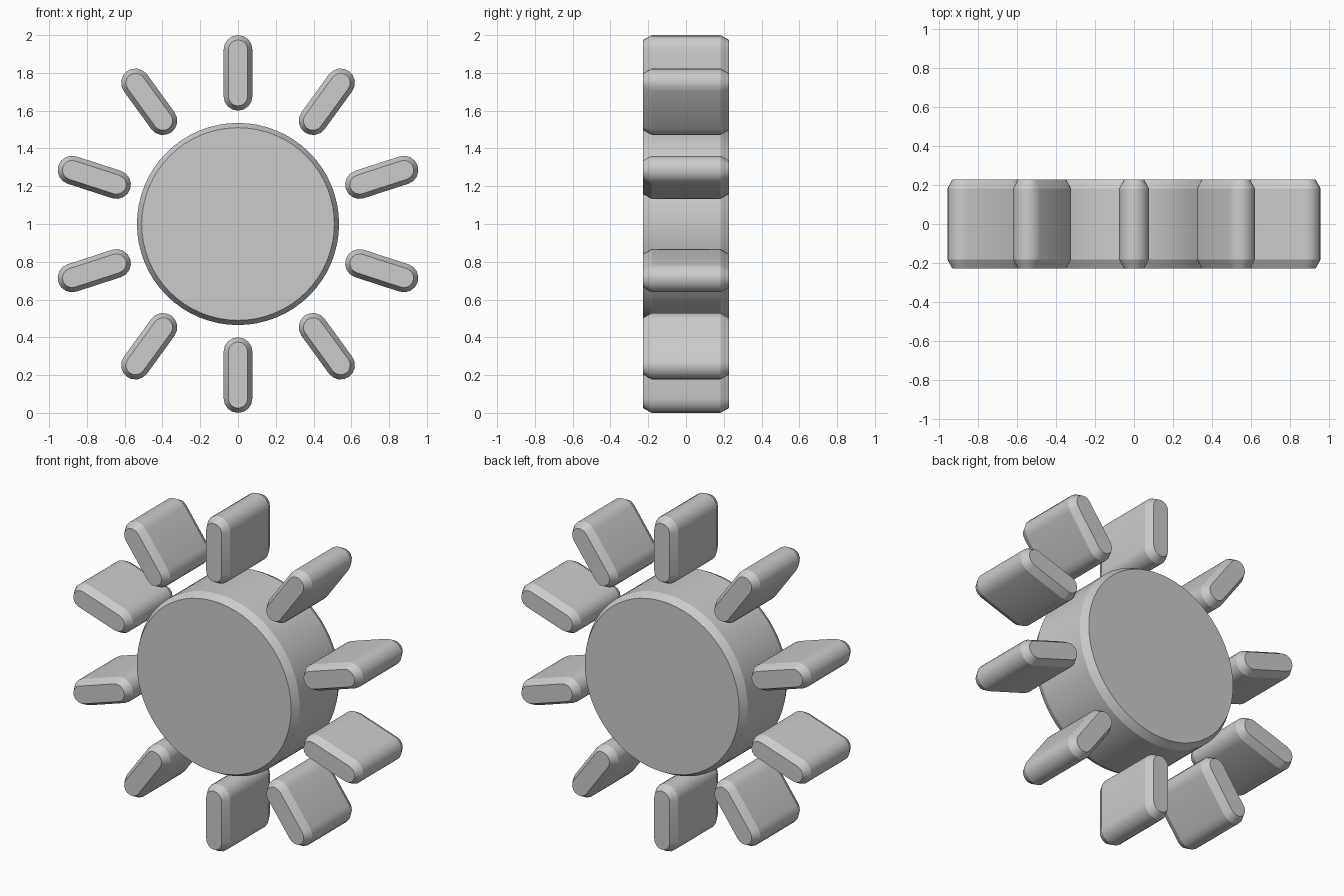
import bpy, bmesh, math

if "Cube" in bpy.data.objects:
    bpy.data.objects.remove(bpy.data.objects["Cube"])

HALF_DEPTH = 0.227   # half thickness along y
EDGE = 0.045         # chamfer depth along y
INSET = 0.025        # chamfer inset in the front plane


def capsule(radius, r_in, r_out, segs=8):
    """Rounded bar outline pointing up (+z), from r_in to r_out."""
    pts = []
    for zc, start in ((r_out, 0.0), (r_in, math.pi)):
        for i in range(segs + 1):
            a = start + math.pi * i / segs
            pts.append((radius * math.cos(a), zc + radius * math.sin(a)))
    return pts


def circle(radius, segs=64):
    return [(radius * math.cos(2 * math.pi * i / segs),
             radius * math.sin(2 * math.pi * i / segs)) for i in range(segs)]


def slab(name, outer, inner, turn=0.0):
    """Loft a chamfered slab: inner outline on both faces, outer in between."""
    bm = bmesh.new()
    c, s = math.cos(turn), math.sin(turn)
    rings = []
    for y, outline in ((-HALF_DEPTH, inner), (-HALF_DEPTH + EDGE, outer),
                       (HALF_DEPTH - EDGE, outer), (HALF_DEPTH, inner)):
        rings.append([bm.verts.new((x * c - z * s, y, 1.0 + x * s + z * c))
                      for x, z in outline])
    n = len(outer)
    for a, b in zip(rings, rings[1:]):
        for i in range(n):
            j = (i + 1) % n
            bm.faces.new((a[i], a[j], b[j], b[i]))
    bm.faces.new(rings[0])
    bm.faces.new(rings[-1])
    bmesh.ops.recalc_face_normals(bm, faces=bm.faces)
    mesh = bpy.data.meshes.new(name)
    bm.to_mesh(mesh)
    bm.free()
    obj = bpy.data.objects.new(name, mesh)
    bpy.context.collection.objects.link(obj)
    bpy.ops.object.select_all(action='DESELECT')
    obj.select_set(True)
    bpy.context.view_layer.objects.active = obj
    bpy.ops.object.shade_smooth_by_angle(angle=math.radians(25))


# Central disc
slab("sun_disc", circle(0.535), circle(0.535 - INSET))

# Ten rounded rays around the disc
for k in range(10):
    slab(f"ray_{k + 1}", capsule(0.076, 0.676, 0.924),
         capsule(0.076 - INSET, 0.676, 0.924), k * math.radians(36))
